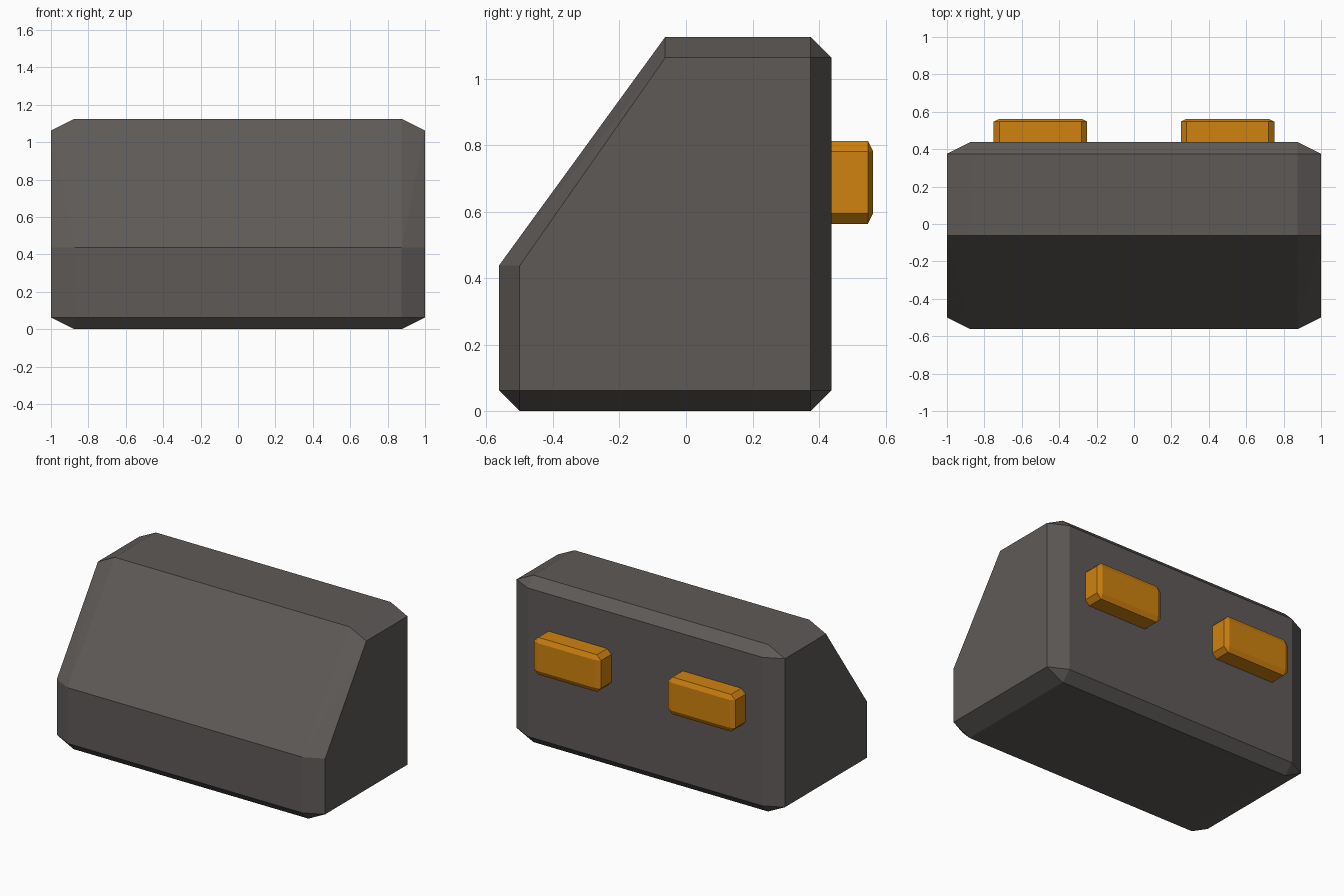
import bpy, bmesh, math

if "Cube" in bpy.data.objects:
    bpy.data.objects.remove(bpy.data.objects["Cube"])


def material(name, rgb):
    m = bpy.data.materials.new(name)
    m.diffuse_color = (*rgb, 1.0)
    m.use_nodes = True
    m.node_tree.nodes["Principled BSDF"].inputs["Base Color"].default_value = m.diffuse_color
    return m


def hull_object(name, points, mat, location=(0, 0, 0)):
    """Flat-shaded convex solid wrapped around the given points."""
    bm = bmesh.new()
    for p in points:
        bm.verts.new(p)
    bmesh.ops.convex_hull(bm, input=bm.verts[:])
    bmesh.ops.dissolve_limit(bm, angle_limit=math.radians(0.5),
                             verts=bm.verts[:], edges=bm.edges[:])
    bmesh.ops.recalc_face_normals(bm, faces=bm.faces[:])
    mesh = bpy.data.meshes.new(name)
    bm.to_mesh(mesh)
    bm.free()
    mesh.materials.append(mat)
    obj = bpy.data.objects.new(name, mesh)
    obj.location = location
    bpy.context.collection.objects.link(obj)
    return obj


grey = material("dark grey", (0.112, 0.102, 0.097))
orange = material("amber orange", (0.62, 0.225, 0.005))

# Body: wide chamfered profile between x = +-0.875, smaller end caps at x = +-1
profile = [(-0.5, 0), (-0.5625, 0.0625), (-0.5625, 0.4375), (-0.5, 0.5),
           (-0.0625, 1.125), (0.375, 1.125), (0.4375, 1.0625),
           (0.4375, 0.0625), (0.375, 0)]
cap = [(-0.5, 0.0625), (-0.5, 0.4375), (-0.0625, 1.0625),
       (0.375, 1.0625), (0.375, 0.0625)]
points = [(s * 0.875, y, z) for s in (-1, 1) for y, z in profile]
points += [(s, y, z) for s in (-1, 1) for y, z in cap]
hull_object("body", points, grey)

# Rear lamps: chamfered blocks set into the back face
half = (0.25, 0.125, 0.125)
chamfer = (0.03125, 0.015625, 0.03125)
block = []
for sx in (-1, 1):
    for sy in (-1, 1):
        for sz in (-1, 1):
            for full in range(3):
                block.append([s * (half[i] - (0 if i == full else chamfer[i]))
                              for i, s in enumerate((sx, sy, sz))])
for side, x in (("left", -0.5), ("right", 0.5)):
    hull_object(f"rear_lamp_{side}", block, orange, (x, 0.4375, 0.6875))
